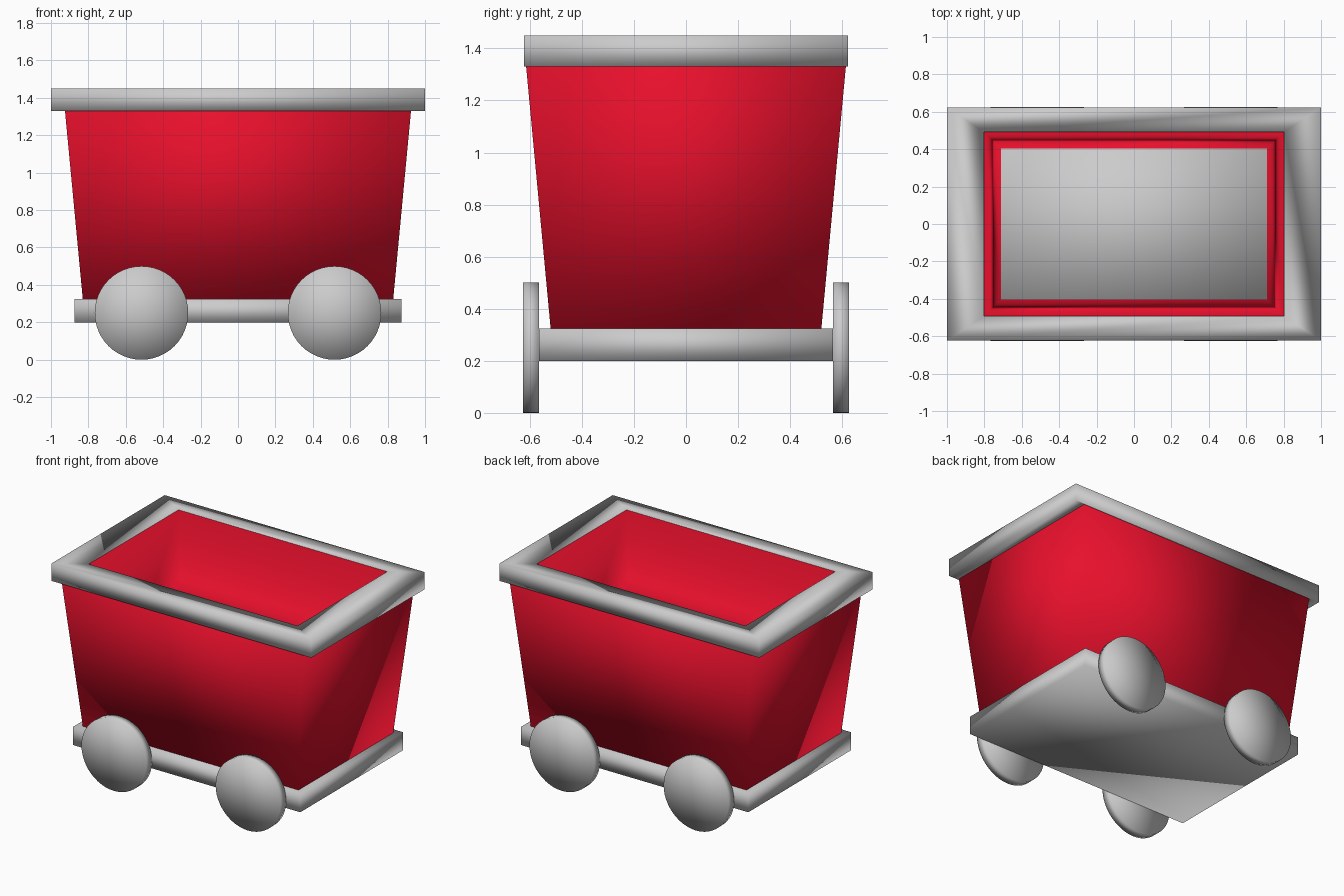
import bpy, bmesh, math
from mathutils import Matrix

if "Cube" in bpy.data.objects:
    bpy.data.objects.remove(bpy.data.objects["Cube"])

red = bpy.data.materials.new("red_paint")
red.diffuse_color = (0.8, 0.005, 0.025, 1)
red.use_nodes = True
red.node_tree.nodes["Principled BSDF"].inputs["Base Color"].default_value = red.diffuse_color


def add_object(name, bm, material=None):
    bmesh.ops.recalc_face_normals(bm, faces=bm.faces)
    for f in bm.faces:
        f.smooth = True
    mesh = bpy.data.meshes.new(name)
    bm.to_mesh(mesh)
    bm.free()
    if material:
        mesh.materials.append(material)
    obj = bpy.data.objects.new(name, mesh)
    bpy.context.collection.objects.link(obj)
    return obj


def rectangular_ring(name, profile, material=None):
    """Closed frame: each profile point is (half x, half y, z)."""
    bm = bmesh.new()
    loops = [[bm.verts.new((sx * hx, sy * hy, z))
              for sx, sy in ((-1, -1), (1, -1), (1, 1), (-1, 1))]
             for hx, hy, z in profile]
    for i, a in enumerate(loops):
        b = loops[(i + 1) % len(loops)]
        for j in range(4):
            k = (j + 1) % 4
            bm.faces.new((a[j], a[k], b[k], b[j]))
    return add_object(name, bm, material)


# Tapered open tub
rectangular_ring("tub", [(0.83, 0.52, 0.325), (0.925, 0.614, 1.33),
                         (0.803, 0.493, 1.45), (0.71, 0.403, 0.325)], red)

# Rim around the top of the tub
rectangular_ring("rim", [(1.0, 0.623, 1.33), (1.0, 0.623, 1.45),
                         (0.803, 0.493, 1.45), (0.925, 0.614, 1.33)])

# Flat chassis, also the floor of the tub
bm = bmesh.new()
bmesh.ops.create_cube(bm, size=1, matrix=Matrix.Translation((0, 0, 0.2625))
                      @ Matrix.Diagonal((1.75, 1.13, 0.125, 1)))
add_object("chassis", bm)

# Four disc wheels
for end, sx in (("left", -1), ("right", 1)):
    for side, sy in (("front", -1), ("back", 1)):
        bm = bmesh.new()
        bmesh.ops.create_cone(
            bm, cap_ends=True, cap_tris=True, segments=48,
            radius1=0.25, radius2=0.25, depth=0.062,
            matrix=Matrix.Translation((sx * 0.516, sy * 0.595, 0.25))
            @ Matrix.Rotation(math.pi / 2, 4, 'X'))
        add_object(f"wheel_{side}_{end}", bm)
